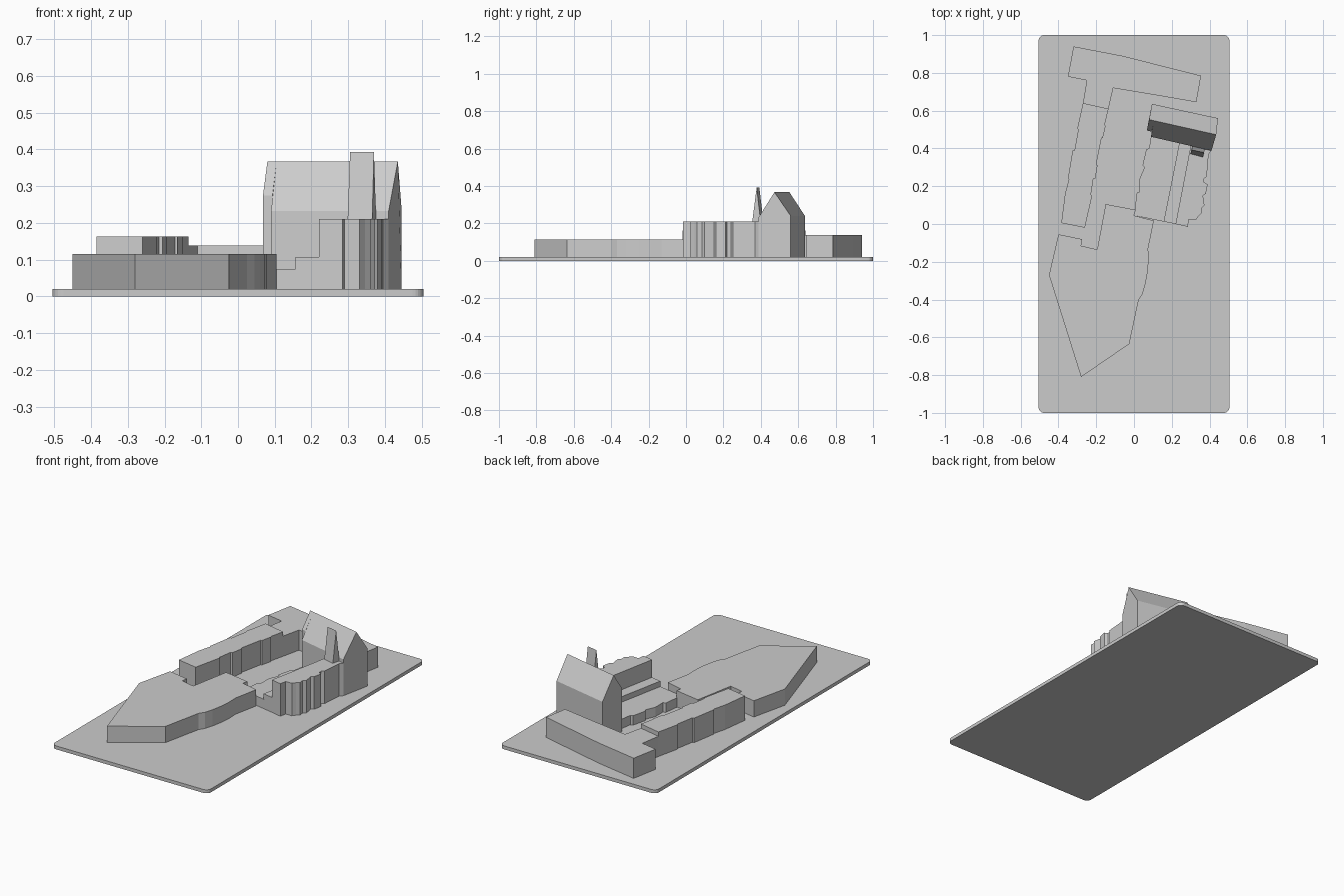
import bpy, bmesh, math

grey = bpy.data.materials.new("model grey")
grey.diffuse_color = (0.6, 0.6, 0.6, 1)
GROUND = 0.02


def finish(name, bm):
    bmesh.ops.recalc_face_normals(bm, faces=bm.faces)
    mesh = bpy.data.meshes.new(name)
    bm.to_mesh(mesh)
    bm.free()
    mesh.materials.append(grey)
    obj = bpy.data.objects.new(name, mesh)
    bpy.context.collection.objects.link(obj)


def loft(name, loop_a, loop_b):
    """Closed solid between two matching 3D loops."""
    bm = bmesh.new()
    a = [bm.verts.new(p) for p in loop_a]
    b = [bm.verts.new(p) for p in loop_b]
    bm.faces.new(a)
    bm.faces.new(b)
    for i in range(len(a)):
        j = (i + 1) % len(a)
        bm.faces.new((a[i], a[j], b[j], b[i]))
    finish(name, bm)


def block(name, outline, top, bottom=GROUND):
    """Straight-walled block over a footprint."""
    loft(name, [(x, y, bottom) for x, y in outline], [(x, y, top) for x, y in outline])


def gable(south, ridge, north):
    """Gable-end loop from eave and ridge points, down to the ground."""
    return [(*south[:2], GROUND), south, ridge, north, (*north[:2], GROUND)]


# Base plate with rounded corners
W, L, R = 0.505, 1.0, 0.03
plate = []
for k, (sx, sy) in enumerate([(1, 1), (-1, 1), (-1, -1), (1, -1)]):
    for s in range(7):
        t = math.radians(90 * k + 15 * s)
        plate.append((sx * (W - R) + R * math.cos(t), sy * (L - R) + R * math.sin(t)))
block("base_plate", plate, GROUND, 0)

# Long pointed front building
block("front_building", [
    (-0.40, -0.055), (-0.275, -0.08), (-0.28, -0.115), (-0.195, -0.135),
    (-0.15, 0.105), (0.01, 0.075), (0.0, 0.045), (0.105, 0.018),
    (0.075, -0.13), (0.077, -0.19), (0.073, -0.25), (0.06, -0.32),
    (0.045, -0.37), (0.025, -0.40), (-0.025, -0.635), (-0.28, -0.81),
    (-0.45, -0.27)], 0.115)

# Rear cross building with its short neck
block("rear_building", [
    (-0.32, 0.94), (-0.06, 0.89), (0.355, 0.785), (0.33, 0.645),
    (0.10, 0.685), (-0.11, 0.72), (-0.135, 0.61), (-0.27, 0.64),
    (-0.25, 0.76), (-0.35, 0.78)], 0.138)

# West wing with stepped facades
block("west_wing", [
    (-0.27, 0.64), (-0.135, 0.61), (-0.155, 0.525), (-0.15, 0.52),
    (-0.165, 0.455), (-0.172, 0.455), (-0.20, 0.315), (-0.193, 0.31),
    (-0.205, 0.24), (-0.215, 0.24), (-0.228, 0.155), (-0.222, 0.15),
    (-0.26, -0.02), (-0.385, 0.005), (-0.365, 0.16), (-0.345, 0.235),
    (-0.35, 0.24), (-0.325, 0.39), (-0.315, 0.39), (-0.295, 0.50),
    (-0.30, 0.505)], 0.163)

# Terraced strips south of the gabled hall
block("low_terrace", [
    (0.0, 0.045), (0.16, 0.012), (0.245, 0.43), (0.09, 0.465),
    (0.08, 0.40), (0.065, 0.395), (0.045, 0.31), (0.055, 0.30),
    (0.03, 0.24), (0.03, 0.17), (0.015, 0.165)], 0.075)
block("middle_terrace", [(0.157, 0.013), (0.22, 0.0), (0.305, 0.415), (0.24, 0.43)], 0.107)
block("east_wing", [
    (0.22, 0.0), (0.285, -0.015), (0.29, 0.025), (0.33, 0.025),
    (0.345, 0.045), (0.36, 0.06), (0.358, 0.085), (0.373, 0.10),
    (0.365, 0.15), (0.38, 0.16), (0.39, 0.21), (0.372, 0.22),
    (0.37, 0.24), (0.385, 0.25), (0.395, 0.37), (0.41, 0.388),
    (0.41, 0.42), (0.305, 0.44)], 0.21)

# Gabled hall, with a shallower bay at its west end
mid_ridge, mid_north = (0.105, 0.547, 0.367), (0.117, 0.631, 0.24)
loft("gabled_hall",
     gable((0.09, 0.462, 0.232), mid_ridge, mid_north),
     gable((0.41, 0.388, 0.232), (0.435, 0.473, 0.367), (0.445, 0.56, 0.24)))
loft("hall_west_bay",
     gable((0.068, 0.495, 0.275), (0.08, 0.553, 0.367), (0.095, 0.636, 0.24)),
     gable((0.094, 0.489, 0.275), mid_ridge, mid_north))

# Slim wedge-shaped ridge turret
loft("wedge_turret",
     [(0.298, 0.37, 0.2), (0.305, 0.392, 0.393), (0.309, 0.415, 0.2)],
     [(0.365, 0.353, 0.2), (0.37, 0.378, 0.393), (0.376, 0.40, 0.2)])
